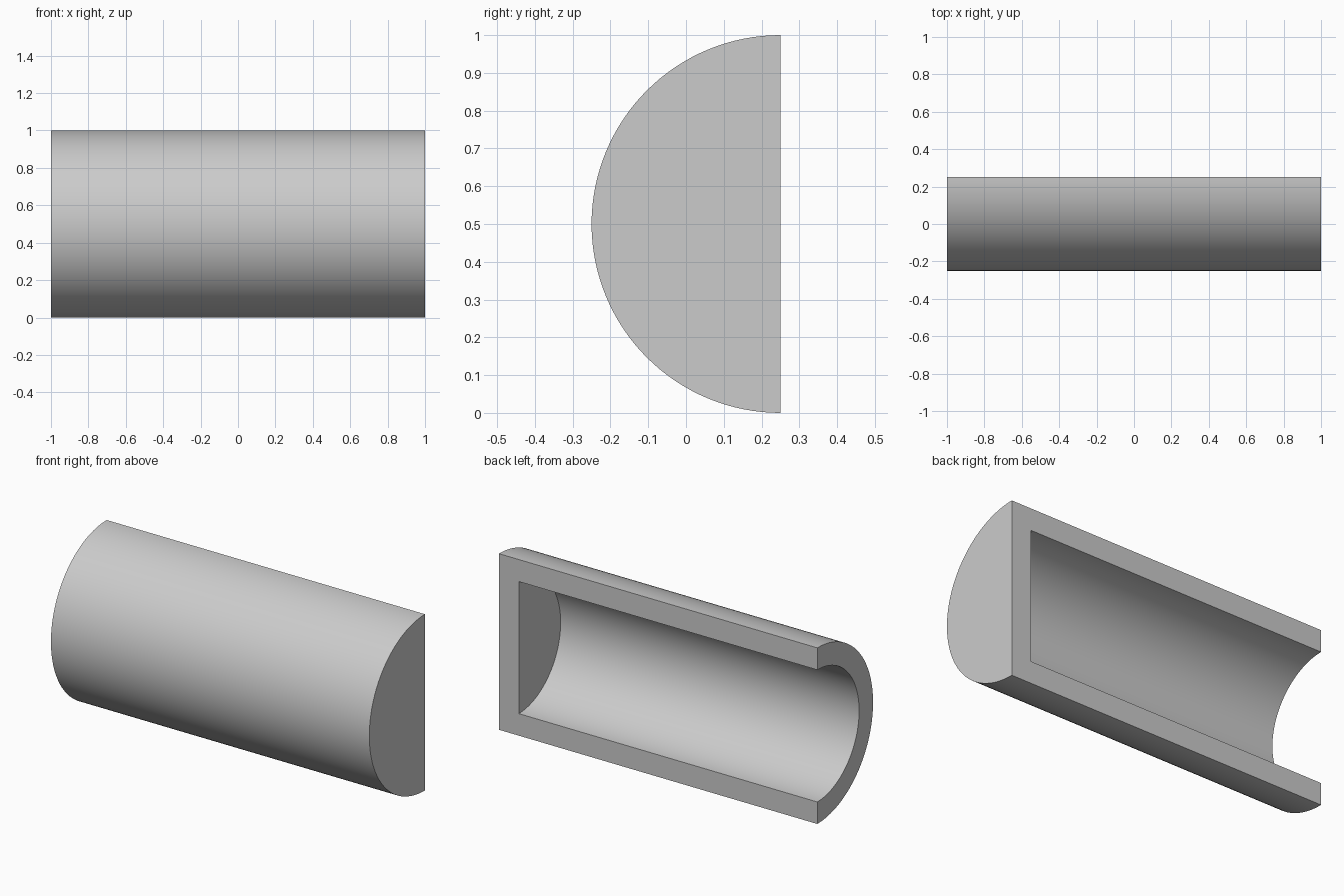
import bpy
import bmesh
from math import pi, radians
from mathutils import Vector

cube = bpy.data.objects.get("Cube")
if cube:
    bpy.data.objects.remove(cube, do_unlink=True)

HALF_LENGTH = 1.0
RADIUS = 0.5
WALL = 0.125
SEGMENTS = 64
AXIS_POINT = Vector((0, 0.25, RADIUS))

# Plain grey material
grey = bpy.data.materials.new("light_grey")
grey.use_nodes = True
colour = (0.6, 0.6, 0.6, 1.0)
grey.diffuse_color = colour
grey.node_tree.nodes["Principled BSDF"].inputs["Base Color"].default_value = colour

# Wall profile as (position along the axis, radius), closed at the +x end
inner = RADIUS - WALL
floor_x = HALF_LENGTH - WALL
profile = [
    (floor_x, 0), (floor_x, inner), (-HALF_LENGTH, inner),
    (-HALF_LENGTH, RADIUS), (HALF_LENGTH, RADIUS), (HALF_LENGTH, 0),
]

# Half turn of the profile, from the top round the front to the bottom
bm = bmesh.new()
verts = [bm.verts.new(AXIS_POINT + Vector((x, 0, r))) for x, r in profile]
edges = [bm.edges.new(pair) for pair in zip(verts, verts[1:])]
bmesh.ops.spin(bm, geom=verts + edges, cent=AXIS_POINT, axis=(1, 0, 0),
               angle=pi, steps=SEGMENTS)
bmesh.ops.remove_doubles(bm, verts=bm.verts[:], dist=0.0001)

# The half turn must bulge towards the front
if min(v.co.y for v in bm.verts) > 0:
    for v in bm.verts:
        v.co.y = 2 * AXIS_POINT.y - v.co.y

# Flat cut face at the back
rim = [e for e in bm.edges if e.is_boundary]
bmesh.ops.holes_fill(bm, edges=rim, sides=0)
bmesh.ops.recalc_face_normals(bm, faces=bm.faces[:])

mesh = bpy.data.meshes.new("half_cup")
bm.to_mesh(mesh)
bm.free()
mesh.materials.append(grey)
half_cup = bpy.data.objects.new("half_cup", mesh)
bpy.context.collection.objects.link(half_cup)

# Smooth curved walls with sharp rims
bpy.ops.object.select_all(action="DESELECT")
half_cup.select_set(True)
bpy.context.view_layer.objects.active = half_cup
bpy.ops.object.shade_smooth_by_angle(angle=radians(30))
